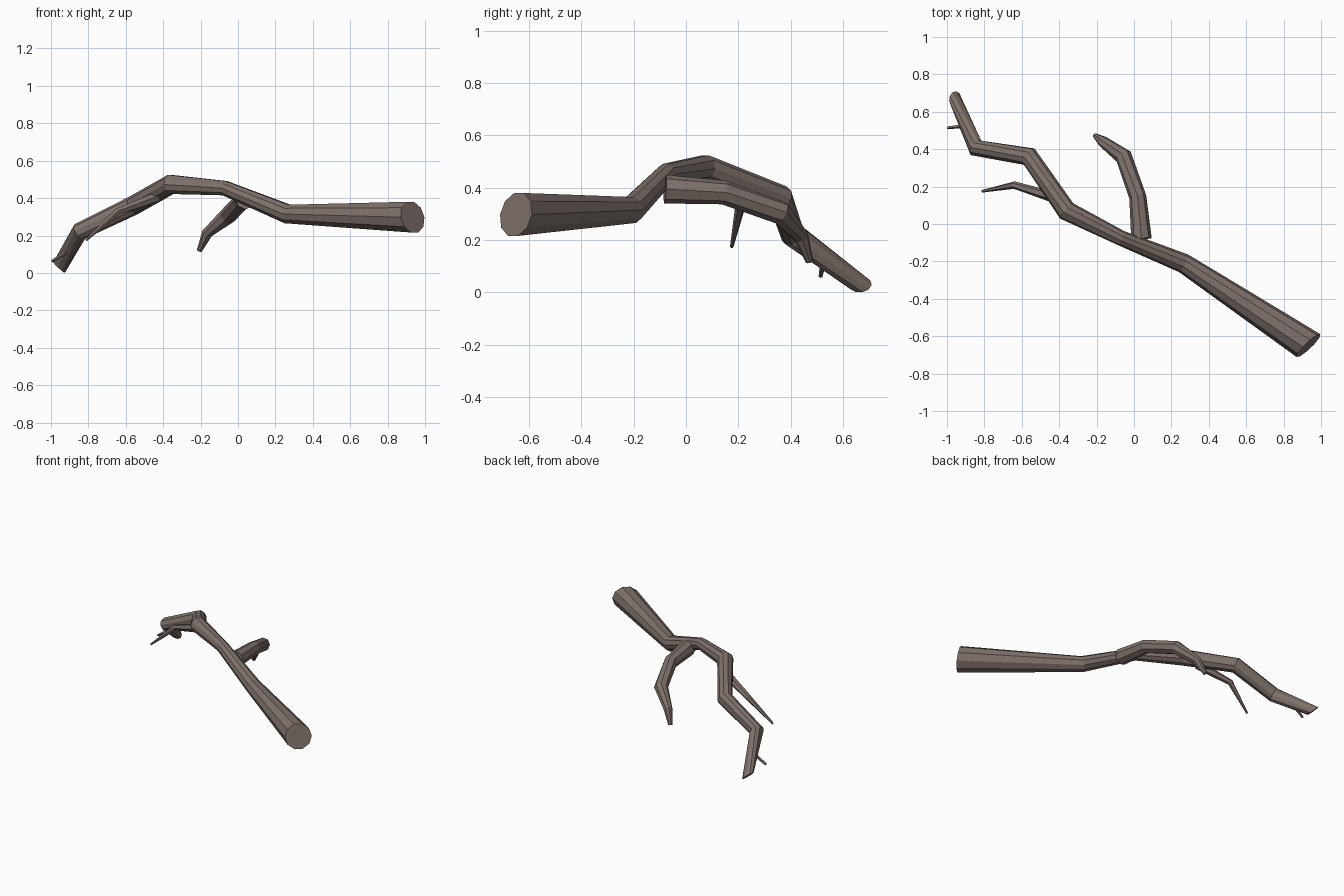
import bpy, bmesh, math
from mathutils import Vector

if "Cube" in bpy.data.objects:
    bpy.data.objects.remove(bpy.data.objects["Cube"])

bark = bpy.data.materials.new("bark")
bark.diffuse_color = (0.21, 0.165, 0.148, 1)
bark.use_nodes = True
bark.node_tree.nodes["Principled BSDF"].inputs["Base Color"].default_value = bark.diffuse_color


def limb(name, path, sides, start_normal=None, end_normal=None):
    """Tapered tube through (x, y, z, radius) points with mitred rings and capped ends."""
    pts = [Vector(p[:3]) for p in path]
    bm = bmesh.new()
    rings = []
    for i, p in enumerate(pts):
        back = (p - pts[i - 1]).normalized() if i > 0 else Vector()
        ahead = (pts[i + 1] - p).normalized() if i < len(pts) - 1 else Vector()
        n = (back + ahead).normalized()
        if i == 0 and start_normal:
            n = Vector(start_normal).normalized()
        if i == len(pts) - 1 and end_normal:
            n = Vector(end_normal).normalized()
        u = Vector((0, 0, 1)).cross(n).normalized()
        v = n.cross(u)
        r = path[i][3]
        rings.append([bm.verts.new(p + r * (math.cos(a) * u + math.sin(a) * v))
                      for a in (2 * math.pi * k / sides for k in range(sides))])
    for a, b in zip(rings, rings[1:]):
        for k in range(sides):
            m = (k + 1) % sides
            bm.faces.new((a[k], a[m], b[m], b[k]))
    bm.faces.new(rings[0][::-1])
    bm.faces.new(rings[-1])
    bmesh.ops.recalc_face_normals(bm, faces=bm.faces)
    mesh = bpy.data.meshes.new(name)
    bm.to_mesh(mesh)
    bm.free()
    mesh.materials.append(bark)
    obj = bpy.data.objects.new(name, mesh)
    bpy.context.collection.objects.link(obj)
    return obj


# main bough, from the thick cut end to the end resting on the ground
limb("main_branch", [
    (0.933, -0.65, 0.298, 0.088),
    (0.265, -0.21, 0.315, 0.053),
    (-0.07, -0.075, 0.453, 0.041),
    (-0.36, 0.07, 0.473, 0.054),
    (-0.56, 0.36, 0.36, 0.052),
    (-0.845, 0.407, 0.222, 0.048),
    (-0.957, 0.667, 0.029, 0.043)], 10,
    start_normal=(-0.69, 0.72, -0.2), end_normal=(-0.68, 0.1, -0.73))

# thick side branch curling back and down
limb("side_branch", [
    (0.04, -0.08, 0.395, 0.055),
    (0.02, 0.145, 0.382, 0.046),
    (-0.055, 0.36, 0.305, 0.046),
    (-0.165, 0.44, 0.212, 0.03),
    (-0.207, 0.472, 0.118, 0.014)], 8)

# thin drooping branch
limb("thin_branch", [
    (-0.42, 0.14, 0.41, 0.03),
    (-0.64, 0.208, 0.33, 0.02),
    (-0.812, 0.175, 0.175, 0.007)], 6)

# short twig near the ground end
limb("twig", [
    (-0.88, 0.528, 0.135, 0.013),
    (-0.995, 0.515, 0.062, 0.008)], 5)
